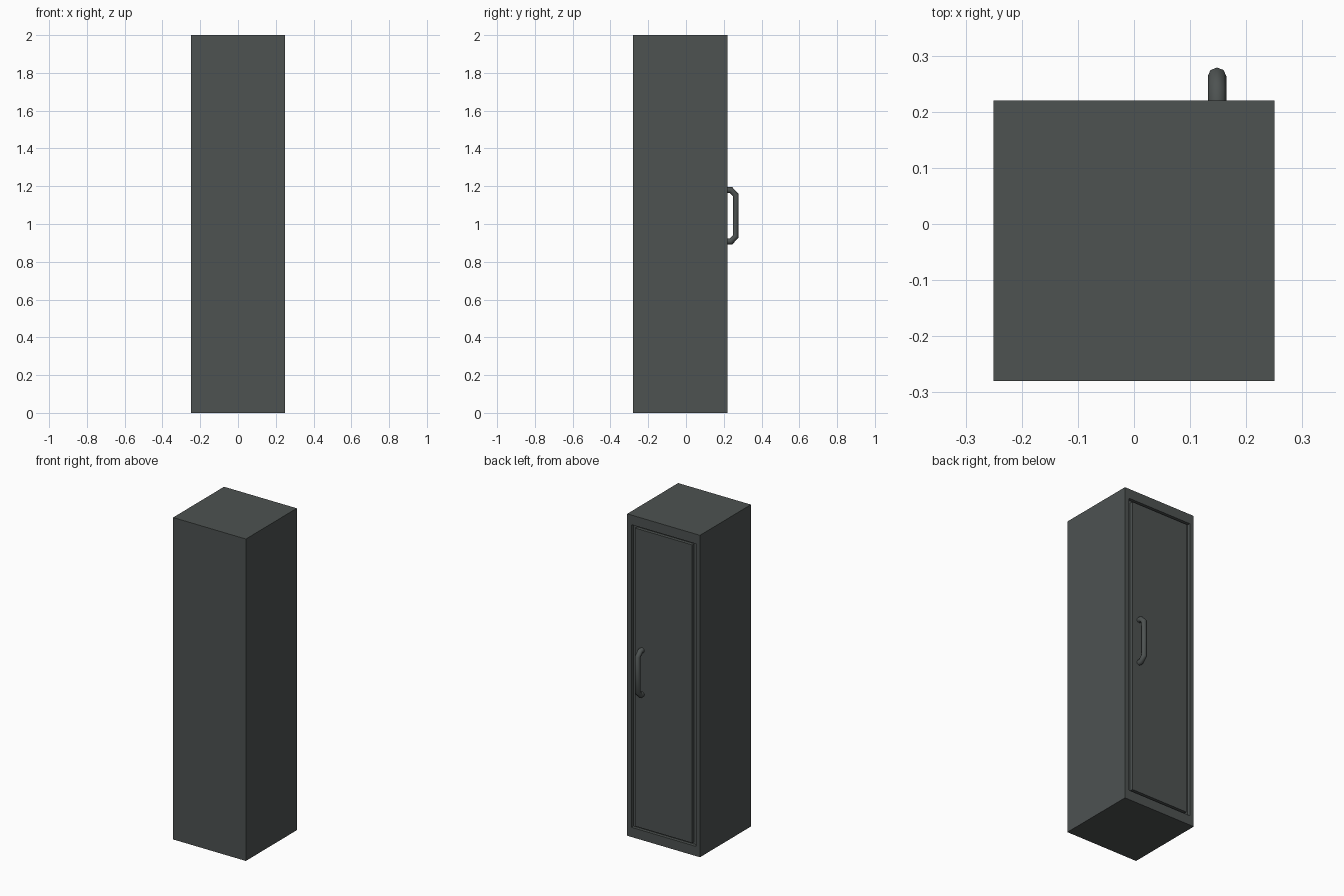
import bpy, bmesh
from mathutils import Matrix, Vector

if "Cube" in bpy.data.objects:
    bpy.data.objects.remove(bpy.data.objects["Cube"])

WIDTH, HEIGHT = 0.50, 2.00
BACK, FACE = -0.28, 0.22            # y of the plain side and the door side
MARGIN_X, MARGIN_Z = 0.04, 0.06     # frame around the door
GAP, DEPTH = 0.014, 0.02            # groove around the door

metal = bpy.data.materials.new("dark_grey_metal")
metal.diffuse_color = (0.075, 0.085, 0.083, 1)
metal.use_nodes = True
metal.node_tree.nodes["Principled BSDF"].inputs["Base Color"].default_value = metal.diffuse_color


def box_bmesh(lo, hi):
    lo, hi = Vector(lo), Vector(hi)
    bm = bmesh.new()
    bmesh.ops.create_cube(bm, size=1, matrix=Matrix.Translation((lo + hi) / 2)
                          @ Matrix.Diagonal((*(hi - lo), 1)))
    return bm


def add_object(name, bm):
    mesh = bpy.data.meshes.new(name)
    bm.to_mesh(mesh)
    bm.free()
    mesh.materials.append(metal)
    obj = bpy.data.objects.new(name, mesh)
    bpy.context.collection.objects.link(obj)
    return obj


# Cabinet body with a shallow recess for the door
bm = box_bmesh((-WIDTH / 2, BACK, 0), (WIDTH / 2, FACE, HEIGHT))
front = max(bm.faces, key=lambda f: f.calc_center_median().y)
bmesh.ops.inset_individual(bm, faces=[front], thickness=MARGIN_X)
for v in front.verts:
    v.co.z = MARGIN_Z if v.co.z < HEIGHT / 2 else HEIGHT - MARGIN_Z
recess = bmesh.ops.extrude_discrete_faces(bm, faces=[front])["faces"]
bmesh.ops.translate(bm, verts=recess[0].verts[:], vec=(0, -DEPTH, 0))
add_object("cabinet_body", bm)

# Flush door, leaving a narrow groove all round
dx = WIDTH / 2 - MARGIN_X - GAP
dz = MARGIN_Z + GAP
add_object("door", box_bmesh((-dx, FACE - DEPTH, dz), (dx, FACE, HEIGHT - dz)))

# Tubular pull handle with chamfered corners
R, BAR_Y, LOW, HIGH = 0.0165, 0.2635, 0.907, 1.18
path = [(FACE - 0.01, LOW), (0.238, LOW), (BAR_Y, LOW + 0.027),
        (BAR_Y, HIGH - 0.027), (0.238, HIGH), (FACE - 0.01, HIGH)]
curve = bpy.data.curves.new("door_handle", "CURVE")
curve.dimensions = "3D"
curve.bevel_depth = R
curve.bevel_resolution = 2
curve.use_fill_caps = True
spline = curve.splines.new("POLY")
spline.points.add(len(path) - 1)
for p, (y, z) in zip(spline.points, path):
    p.co = (0.148, y, z, 1)
curve.materials.append(metal)
handle = bpy.data.objects.new("door_handle", curve)
bpy.context.collection.objects.link(handle)
bpy.context.view_layer.objects.active = handle
handle.select_set(True)
bpy.ops.object.convert(target="MESH")
bpy.ops.object.shade_smooth_by_angle(angle=0.87)
